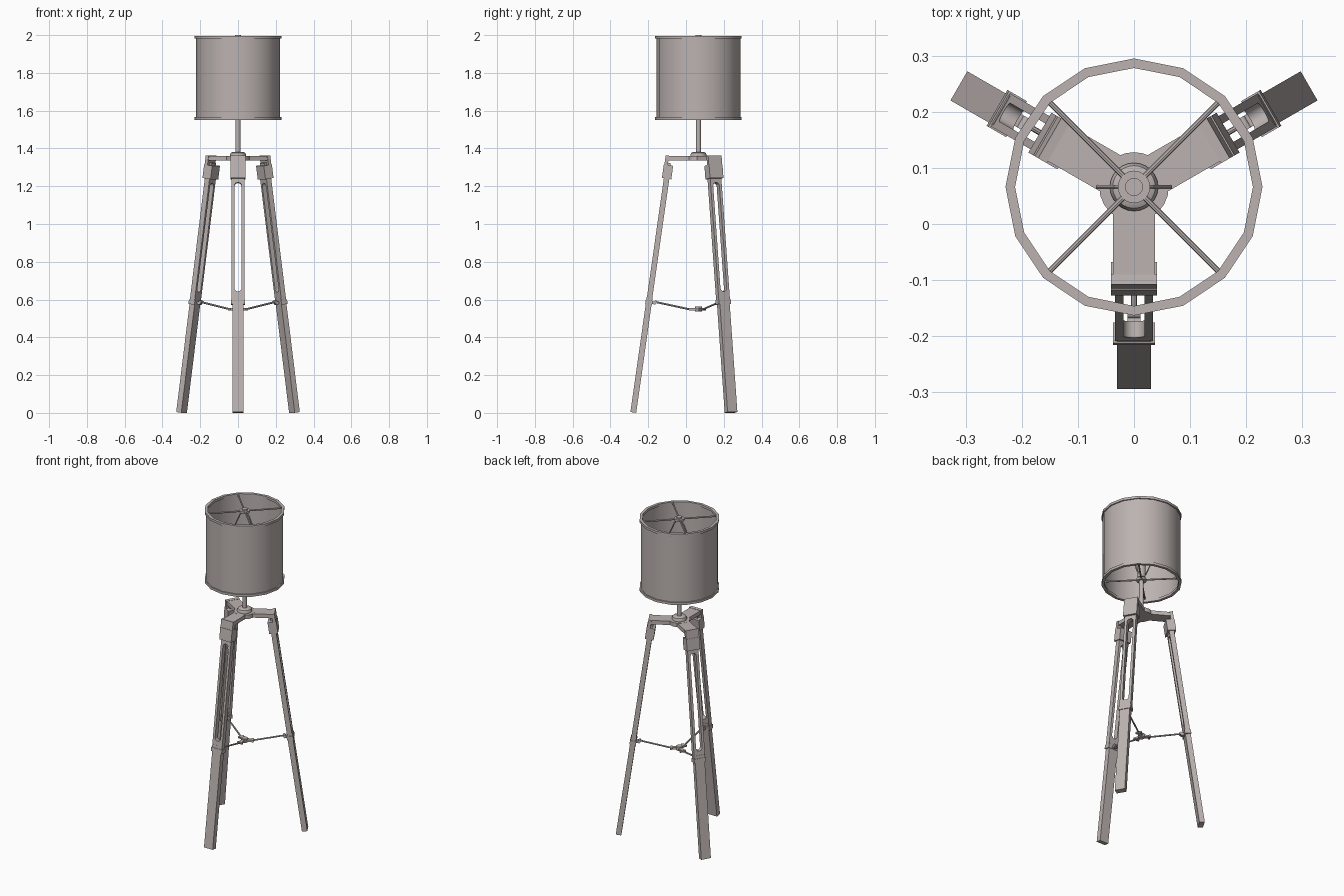
import bpy, bmesh
from math import radians, pi, sin, cos
from mathutils import Matrix, Vector

cube = bpy.data.objects.get("Cube")
if cube:
    bpy.data.objects.remove(cube, do_unlink=True)

COLOUR = (0.50, 0.45, 0.435, 1)
mat = bpy.data.materials.new("warm_grey")
mat.use_nodes = True
mat.diffuse_color = COLOUR
bsdf = next(n for n in mat.node_tree.nodes if n.type == 'BSDF_PRINCIPLED')
bsdf.inputs["Base Color"].default_value = COLOUR
bsdf.inputs["Roughness"].default_value = 0.7

AXIS = Matrix.Translation((0, 0.066, 0))     # central axis of the lamp


def T(x, y, z):
    return Matrix.Translation((x, y, z))


def finish(name, bm, matrix=AXIS, smooth=True):
    bmesh.ops.remove_doubles(bm, verts=bm.verts, dist=1e-5)
    bmesh.ops.recalc_face_normals(bm, faces=bm.faces)
    bm.transform(matrix)
    mesh = bpy.data.meshes.new(name)
    bm.to_mesh(mesh)
    bm.free()
    mesh.materials.append(mat)
    ob = bpy.data.objects.new(name, mesh)
    bpy.context.collection.objects.link(ob)
    if smooth:
        bpy.ops.object.select_all(action='DESELECT')
        ob.select_set(True)
        bpy.context.view_layer.objects.active = ob
        bpy.ops.object.shade_smooth_by_angle(angle=radians(35))
    return ob


def add_box(bm, x, y, z):
    """Box from (min, max) ranges."""
    size = [b - a for a, b in (x, y, z)]
    mid = [(a + b) / 2 for a, b in (x, y, z)]
    bmesh.ops.create_cube(bm, size=1, matrix=T(*mid) @ Matrix.Diagonal((*size, 1)))


def box(name, x, y, z, matrix):
    bm = bmesh.new()
    add_box(bm, x, y, z)
    return finish(name, bm, matrix, False)


def add_rod(bm, a, b, r, n=10):
    a, b = Vector(a), Vector(b)
    d = b - a
    m = Matrix.Translation((a + b) / 2) @ d.to_track_quat('Z', 'Y').to_matrix().to_4x4()
    bmesh.ops.create_cone(bm, cap_ends=True, segments=n, radius1=r, radius2=r,
                          depth=d.length, matrix=m)


def lathe(name, profile, n=24, closed=False):
    """Revolve (radius, z) points around the lamp axis."""
    bm = bmesh.new()
    vs = [bm.verts.new((0, -r, z)) for r, z in profile]
    pairs = list(zip(vs, vs[1:])) + ([(vs[-1], vs[0])] if closed else [])
    edges = [bm.edges.new(p) for p in pairs]
    bmesh.ops.spin(bm, geom=vs + edges, cent=(0, 0, 0), axis=(0, 0, 1),
                   angle=2 * pi, steps=n)
    return finish(name, bm)


def slotted_plate(name, half_w, z0, z1, slot_r, s0, s1, half_t, matrix):
    """Flat plate with a round-ended slot, standing upright."""
    outer = [(-half_w, z0), (half_w, z0), (half_w, z1), (-half_w, z1)]
    arc = [pi * i / 8 for i in range(9)]
    slot = [(slot_r * cos(t), s1 - slot_r + slot_r * sin(t)) for t in arc]
    slot += [(-slot_r * cos(t), s0 + slot_r - slot_r * sin(t)) for t in arc]
    cu = bpy.data.curves.new(name + "_outline", 'CURVE')
    cu.dimensions, cu.fill_mode, cu.extrude = '2D', 'BOTH', half_t
    for loop in (outer, slot):
        sp = cu.splines.new('POLY')
        sp.points.add(len(loop) - 1)
        for p, (x, y) in zip(sp.points, loop):
            p.co = (x, y, 0, 1)
        sp.use_cyclic_u = True
    tmp = bpy.data.objects.new(name + "_outline", cu)
    bpy.context.collection.objects.link(tmp)
    dg = bpy.context.evaluated_depsgraph_get()
    mesh = bpy.data.meshes.new_from_object(tmp.evaluated_get(dg))
    bm = bmesh.new()
    bm.from_mesh(mesh)
    bpy.data.objects.remove(tmp, do_unlink=True)
    bpy.data.meshes.remove(mesh)
    return finish(name, bm, matrix @ Matrix.Rotation(pi / 2, 4, 'X'))


# Shade, its two rims and the wire spiders
lathe("shade", [(0.222, 1.557), (0.222, 1.993), (0.218, 1.993), (0.218, 1.557)], 16, True)
for name, z in (("top_rim", 1.981), ("bottom_rim", 1.551)):
    lathe(name, [(0.229, z), (0.229, z + 0.015), (0.212, z + 0.015), (0.212, z)], 16, True)
for name, z in (("top_spider", 1.986), ("bottom_spider", 1.575)):
    bm = bmesh.new()
    for k in range(4):
        a = radians(45 + 90 * k)
        add_rod(bm, (0.02 * cos(a), 0.02 * sin(a), z),
                (0.217 * cos(a), 0.217 * sin(a), z), 0.005, 8)
    add_rod(bm, (0, 0, z - 0.008), (0, 0, z + 0.006), 0.029, 16)
    finish(name, bm)
lathe("finial", [(0, 1.98), (0.016, 1.98), (0.016, 2.0), (0, 2.0)], 16)

# Harp that carries the shade
bm = bmesh.new()
pts = [(0.066 * cos(t) if abs(cos(t)) < 0.75 else 0.066 * (1 if cos(t) > 0 else -1) * 0.98,
        0, 1.79 + 0.19 * sin(t)) for t in (2 * pi * i / 24 for i in range(25))]
for a, b in zip(pts, pts[1:]):
    add_rod(bm, a, b, 0.004, 6)
finish("harp", bm)

# Stem, socket and hub collar
lathe("stem", [(0, 1.34), (0.013, 1.34), (0.013, 1.6), (0, 1.6)], 16)
lathe("socket", [(0, 1.59), (0.02, 1.59), (0.024, 1.61), (0.024, 1.68), (0, 1.68)], 16)
lathe("hub_collar", [(0, 1.35), (0.043, 1.35), (0.043, 1.366), (0.038, 1.377),
                     (0.028, 1.382), (0, 1.382)])
lathe("crown_hub", [(0, 1.335), (0.062, 1.335), (0.062, 1.36), (0, 1.36)])
lathe("spreader_hub", [(0, 0.538), (0.018, 0.538), (0.018, 0.562), (0, 0.562)], 16)

# Three tilted legs with crown arms and spreader rods
for side, angle in (("front", 0), ("left", 120), ("right", -120)):
    M = AXIS @ Matrix.Rotation(radians(angle), 4, 'Z')
    L = M @ T(0, -0.345, 0.0025) @ Matrix.Rotation(radians(-8.1), 4, 'X')

    box(side + "_crown_arm", (-0.037, 0.037), (-0.172, 0), (1.335, 1.3595), M)
    box(side + "_arm_lug", (-0.041, 0.041), (-0.022, -0.004), (1.305, 1.372), L)
    box(side + "_leg_clamp", (-0.041, 0.041), (-0.025, 0.025), (1.25, 1.322), L)
    box(side + "_hinge_tongue", (-0.022, 0.022), (-0.006, 0.01), (1.32, 1.335), L)

    slotted_plate(side + "_upper_leg", 0.034, 0.59, 1.3, 0.019, 0.645, 1.228, 0.0145, L)
    box(side + "_lower_leg", (-0.03, 0.03), (-0.0155, 0.0155), (0, 0.62), L)
    box(side + "_leg_collar", (-0.037, 0.037), (-0.0185, 0.0185), (0.578, 0.602), L)
    box(side + "_collar_bracket", (-0.012, 0.012), (0.015, 0.036), (0.582, 0.596), L)

    # Spreader rod with end joint and hub fork
    bm = bmesh.new()
    add_rod(bm, (0, -0.226, 0.587), (0, -0.045, 0.548), 0.005, 8)
    add_rod(bm, (-0.012, -0.226, 0.587), (0.012, -0.226, 0.587), 0.008, 12)
    finish(side + "_spreader_rod", bm, M)
    bm = bmesh.new()
    add_box(bm, (-0.011, 0.011), (-0.05, 0), (0.543, 0.555))
    add_rod(bm, (-0.017, -0.046, 0.548), (0.017, -0.046, 0.548), 0.007, 10)
    finish(side + "_spreader_fork", bm, M)
